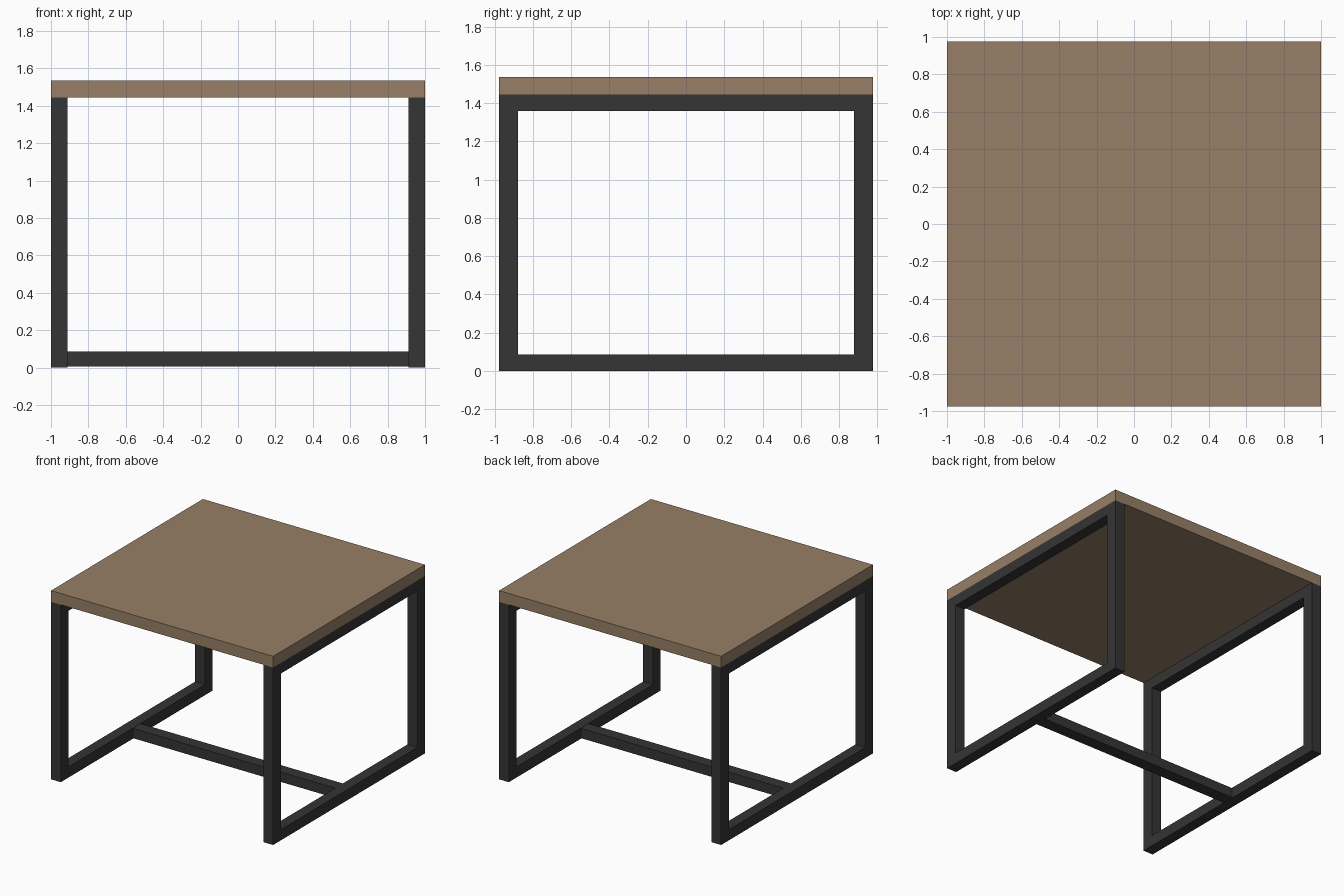
import bpy, bmesh

if "Cube" in bpy.data.objects:
    bpy.data.objects.remove(bpy.data.objects["Cube"])


def material(name, rgb):
    m = bpy.data.materials.new(name)
    m.diffuse_color = (*rgb, 1)
    m.use_nodes = True
    m.node_tree.nodes["Principled BSDF"].inputs["Base Color"].default_value = m.diffuse_color
    return m


wood = material("brown wood", (0.309, 0.213, 0.134))
metal = material("black metal", (0.035, 0.035, 0.035))


def finish(name, bm, mat):
    bmesh.ops.recalc_face_normals(bm, faces=bm.faces)
    me = bpy.data.meshes.new(name)
    bm.to_mesh(me)
    bm.free()
    me.materials.append(mat)
    bpy.context.collection.objects.link(bpy.data.objects.new(name, me))


def box(name, lo, hi, mat):
    bm = bmesh.new()
    bmesh.ops.create_cube(bm, size=1)
    for v in bm.verts:
        v.co = [lo[i] if v.co[i] < 0 else hi[i] for i in range(3)]
    finish(name, bm, mat)


def loop_frame(name, x0, x1, outer, inner, mat):
    """Closed rectangular frame in the YZ plane, one continuous loop."""
    def corners(r):
        y0, y1, z0, z1 = r
        return [(y0, z0), (y1, z0), (y1, z1), (y0, z1)]
    bm = bmesh.new()
    rings = [[bm.verts.new((x, y, z)) for y, z in corners(r)]
             for x, r in ((x0, outer), (x1, outer), (x1, inner), (x0, inner))]
    for a in range(4):
        p, q = rings[a], rings[(a + 1) % 4]
        for i in range(4):
            j = (i + 1) % 4
            bm.faces.new((p[i], p[j], q[j], q[i]))
    finish(name, bm, mat)


HALF_Y, UNDER, TOP = 0.976, 1.444, 1.536

# Thick wooden top
box("table_top", (-1, -HALF_Y, UNDER), (1, HALF_Y, TOP), wood)

# Rectangular leg frames at both ends
for name, x0, x1 in (("left_leg_frame", -1, -0.912), ("right_leg_frame", 0.912, 1)):
    loop_frame(name, x0, x1, (-HALF_Y, HALF_Y, 0, UNDER),
               (-0.878, 0.878, 0.087, 1.358), metal)

# Low bar joining the two frames
box("floor_stretcher", (-0.912, -0.05, 0.005), (0.912, 0.05, 0.085), metal)
